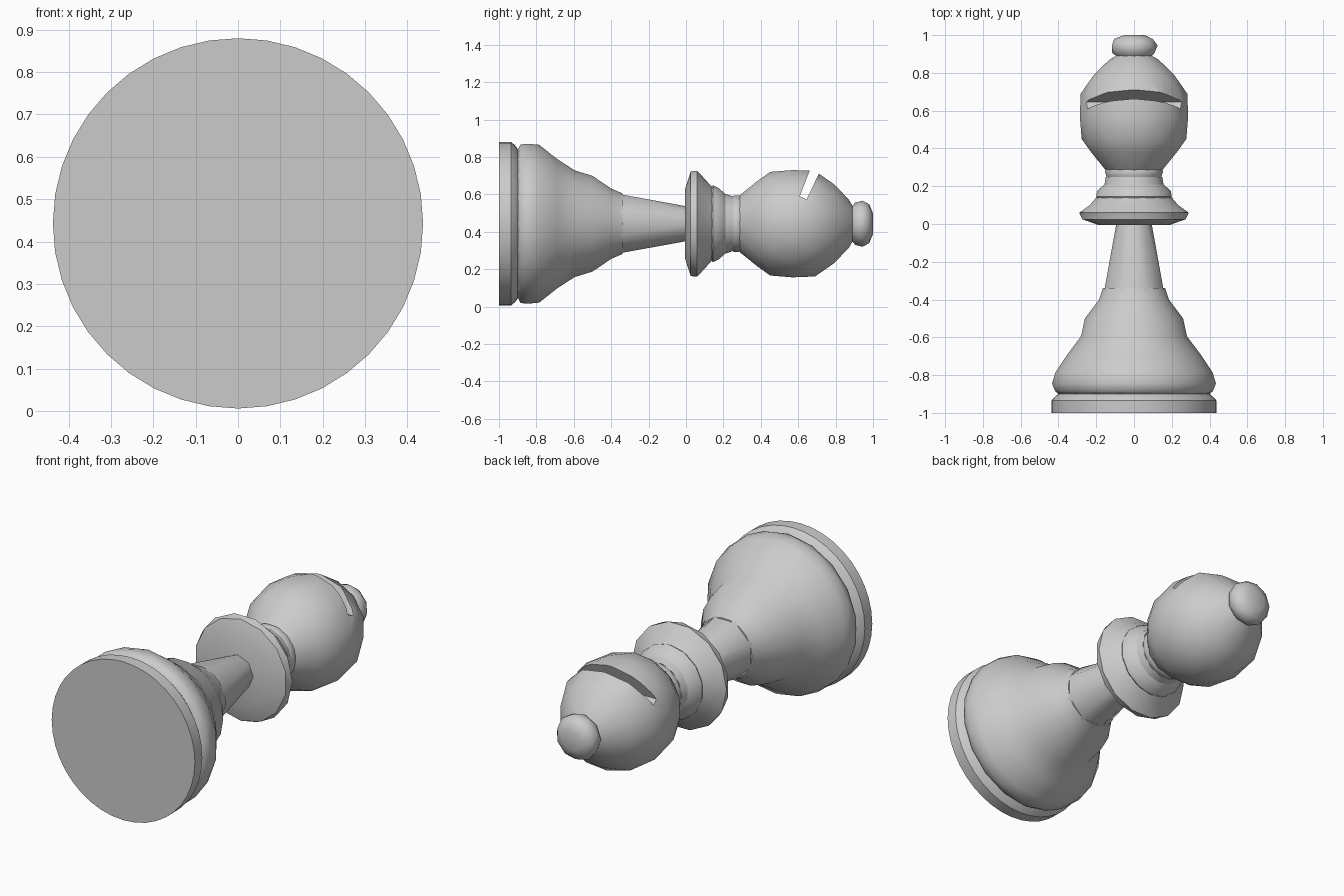
import bpy, bmesh, math

default = bpy.data.objects.get("Cube")
if default:
    bpy.data.objects.remove(default, do_unlink=True)

AXIS_Z = 0.443  # height of the lying axis

stone = bpy.data.materials.new("plain grey")
stone.use_nodes = True
GREY = (0.6, 0.6, 0.6, 1)
stone.diffuse_color = GREY
stone.node_tree.nodes["Principled BSDF"].inputs["Base Color"].default_value = GREY


def add_object(name, bm):
    bmesh.ops.recalc_face_normals(bm, faces=bm.faces)
    mesh = bpy.data.meshes.new(name)
    bm.to_mesh(mesh)
    bm.free()
    mesh.materials.append(stone)
    obj = bpy.data.objects.new(name, mesh)
    bpy.context.collection.objects.link(obj)
    return obj


def select(obj):
    bpy.ops.object.select_all(action='DESELECT')
    obj.select_set(True)
    bpy.context.view_layer.objects.active = obj


def smooth(obj, angle=30):
    select(obj)
    bpy.ops.object.shade_smooth_by_angle(angle=math.radians(angle))


def turned(name, profile, sides, staggered=True):
    """Turn (y, radius) pairs around the lying axis; staggered rings give facets."""
    bm = bmesh.new()
    rings = []
    for i, (y, r) in enumerate(profile):
        shift = 0.5 * (i % 2) if staggered else 0
        angles = [math.tau * (k + shift) / sides for k in range(sides)]
        rings.append([bm.verts.new((r * math.cos(a), y, AXIS_Z + r * math.sin(a)))
                      for a in angles])
    for i, (a, b) in enumerate(zip(rings, rings[1:])):
        for k in range(sides):
            n = (k + 1) % sides
            if not staggered:
                bm.faces.new((a[k], a[n], b[n], b[k]))
            elif i % 2 == 0:
                bm.faces.new((a[k], a[n], b[k]))
                bm.faces.new((a[n], b[n], b[k]))
            else:
                bm.faces.new((a[k], a[n], b[n]))
                bm.faces.new((a[k], b[n], b[k]))
    bm.faces.new(rings[0])
    bm.faces.new(rings[-1])
    return add_object(name, bm)


# Base disc with a groove above it
smooth(turned("base_disc", [(-1, .437), (-.935, .437), (-.915, .42), (-.9, .4),
                            (-.87, .4)], 40, False))

# Bell shaped foot
smooth(turned("foot", [(-.9, .4), (-.885, .424), (-.845, .434), (-.785, .422),
                       (-.69, .352), (-.595, .285), (-.5, .26), (-.4, .188),
                       (-.34, .165)], 18))

# Tapering stem
smooth(turned("stem", [(-.42, .18), (-.34, .168), (.02, .09)], 8))

# Collar and the stacked neck rings
smooth(turned("collar", [(-.005, .19), (.025, .28), (.06, .29), (.1, .24),
                         (.14, .2)], 14))
smooth(turned("neck_ring", [(.12, .19), (.145, .205), (.175, .195), (.21, .16),
                            (.25, .15)], 14))
smooth(turned("head_ring", [(.235, .14), (.255, .15), (.28, .155), (.3, .145)], 14))

# Head with a slanted slit across its upper side
head = turned("head", [(.285, .15), (.38, .235), (.45, .277), (.57, .297),
                       (.69, .282), (.79, .22), (.87, .13), (.895, .09)], 12)
bm = bmesh.new()
slit = [(.608, .59), (.645, .572), (.752, .8), (.69, .8)]
ends = [[bm.verts.new((x, y, z)) for y, z in slit] for x in (-.5, .5)]
for end in ends:
    bm.faces.new(end)
for k in range(4):
    n = (k + 1) % 4
    bm.faces.new((ends[0][k], ends[0][n], ends[1][n], ends[1][k]))
cutter = add_object("slit_cutter", bm)
cutter.hide_render = True
cut = head.modifiers.new("slit", 'BOOLEAN')
cut.operation = 'DIFFERENCE'
cut.solver = 'EXACT'
cut.object = cutter
select(head)
bpy.ops.object.modifier_apply(modifier=cut.name)
bpy.data.objects.remove(cutter, do_unlink=True)
smooth(head)

# Knob on the tip
smooth(turned("tip_knob", [(.88, .085), (.905, .115), (.945, .125), (.98, .105),
                           (1, .055)], 9))
